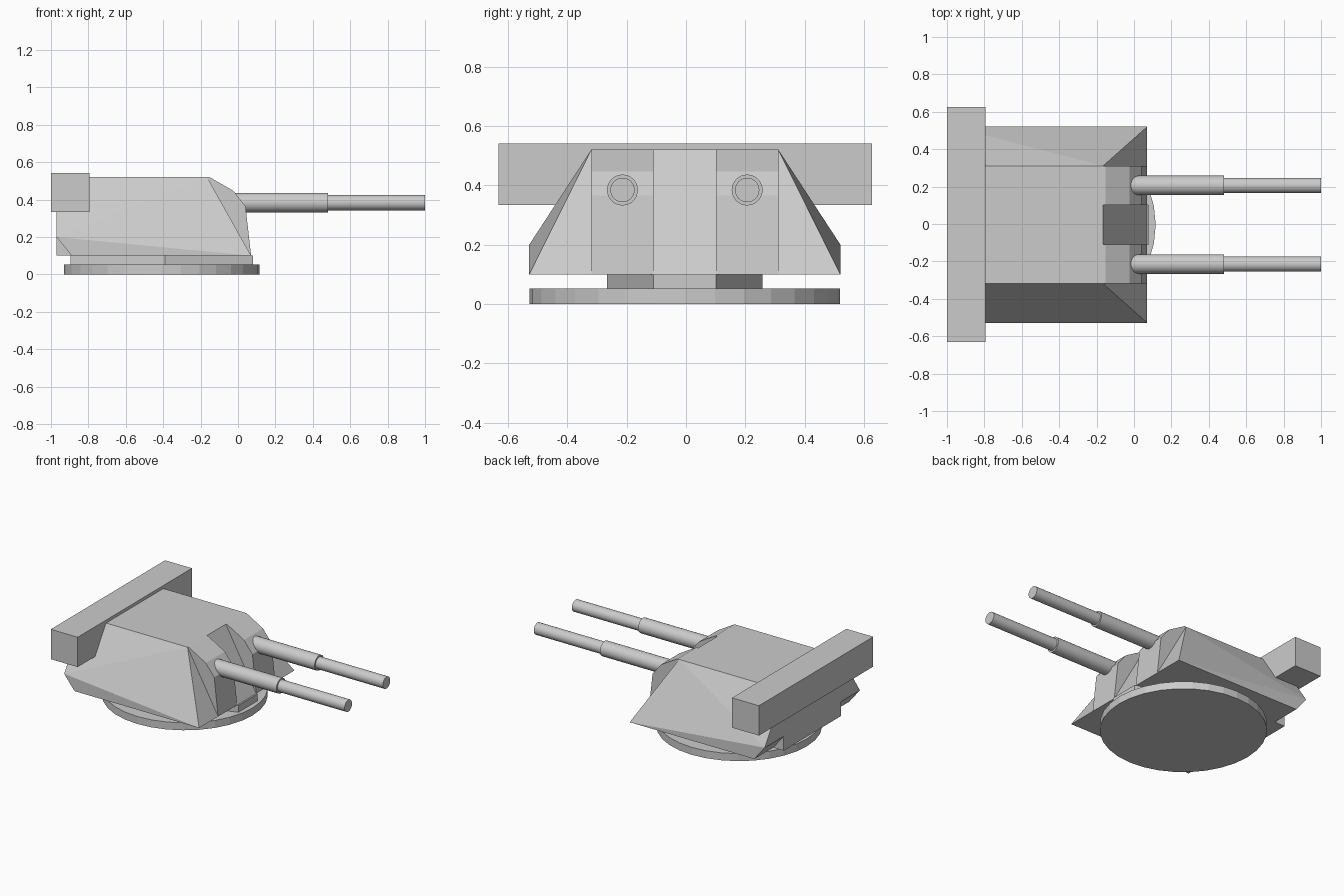
import bpy, bmesh, math

if "Cube" in bpy.data.objects:
    bpy.data.objects.remove(bpy.data.objects["Cube"])

CY = -0.004  # slight sideways offset of the turret axis


def finish(name, bm):
    bmesh.ops.recalc_face_normals(bm, faces=bm.faces)
    mesh = bpy.data.meshes.new(name)
    bm.to_mesh(mesh)
    bm.free()
    ob = bpy.data.objects.new(name, mesh)
    bpy.context.collection.objects.link(ob)
    return ob


def prism(name, pts, place, a, b):
    """Extrude a 2D outline between depths a and b; place(p, depth) gives 3D."""
    bm = bmesh.new()
    lo = [bm.verts.new(place(p, a)) for p in pts]
    hi = [bm.verts.new(place(p, b)) for p in pts]
    n = len(pts)
    bm.faces.new(lo)
    bm.faces.new(hi[::-1])
    for i in range(n):
        j = (i + 1) % n
        bm.faces.new((lo[i], hi[i], hi[j], lo[j]))
    return finish(name, bm)


def side_on(p, y):
    return (p[0], y + CY, p[1])


def flat_on(p, z):
    return (p[0], p[1] + CY, z)


def rod(name, rings, y, z, sides=32):
    """Stepped rod along x from (x, radius) pairs."""
    bm = bmesh.new()
    loops = []
    for x, r in rings:
        loops.append([bm.verts.new((x, y + r * math.cos(t), z + r * math.sin(t)))
                      for t in (2 * math.pi * i / sides for i in range(sides))])
    bm.faces.new(loops[0])
    bm.faces.new(loops[-1][::-1])
    for l0, l1 in zip(loops, loops[1:]):
        for i in range(sides):
            j = (i + 1) % sides
            bm.faces.new((l0[i], l1[i], l1[j], l0[j]))
    ob = finish(name, bm)
    bpy.ops.object.select_all(action='DESELECT')
    bpy.context.view_layer.objects.active = ob
    ob.select_set(True)
    bpy.ops.object.shade_smooth_by_angle(angle=math.radians(35))
    return ob


# round base plate
circle = [(-0.407 + 0.523 * math.cos(2 * math.pi * i / 32),
           0.523 * math.sin(2 * math.pi * i / 32)) for i in range(32)]
prism("base_plate", circle, flat_on, 0, 0.052)

# six-sided neck between plate and housing
neck = [(0.08, -0.105), (0.08, 0.105), (-0.39, 0.262),
        (-0.895, 0.105), (-0.895, -0.105), (-0.39, -0.262)]
prism("neck", neck, flat_on, 0.052, 0.1)

# central housing with sloped front
prism("housing", [(-0.97, 0.1), (0.07, 0.1), (-0.165, 0.52), (-0.97, 0.52)],
      side_on, -0.315, 0.315)

# rear crossbar box
prism("rear_box", [(-1, 0.333), (-0.793, 0.333), (-0.793, 0.541), (-1, 0.541)],
      side_on, -0.628, 0.63)

for s, label in ((1, "left"), (-1, "right")):
    # sloped side armour, convex around these corners
    bm = bmesh.new()
    for x, y, z in ((-0.97, 0.315, 0.52), (-0.165, 0.315, 0.52), (0.07, 0.315, 0.1),
                    (-0.89, 0.315, 0.1), (-0.97, 0.315, 0.2), (0.07, 0.524, 0.1),
                    (-0.89, 0.524, 0.1), (-0.97, 0.524, 0.2)):
        bm.verts.new((x, s * y + CY, z))
    bmesh.ops.convex_hull(bm, input=bm.verts)
    bmesh.ops.dissolve_limit(bm, angle_limit=0.01, verts=bm.verts, edges=bm.edges)
    finish("side_armour_" + label, bm)

    # bulged gun shield
    prism("gun_shield_" + label,
          [(-0.165, 0.52), (-0.152, 0.52), (-0.025, 0.447), (0.04, 0.365), (0.07, 0.1)],
          side_on, s * 0.105, s * 0.315)

    # stepped barrel
    rod("barrel_" + label, [(-0.1, 0.052), (0.482, 0.052), (0.482, 0.041), (1, 0.041)],
        s * 0.21 + CY, 0.384)
